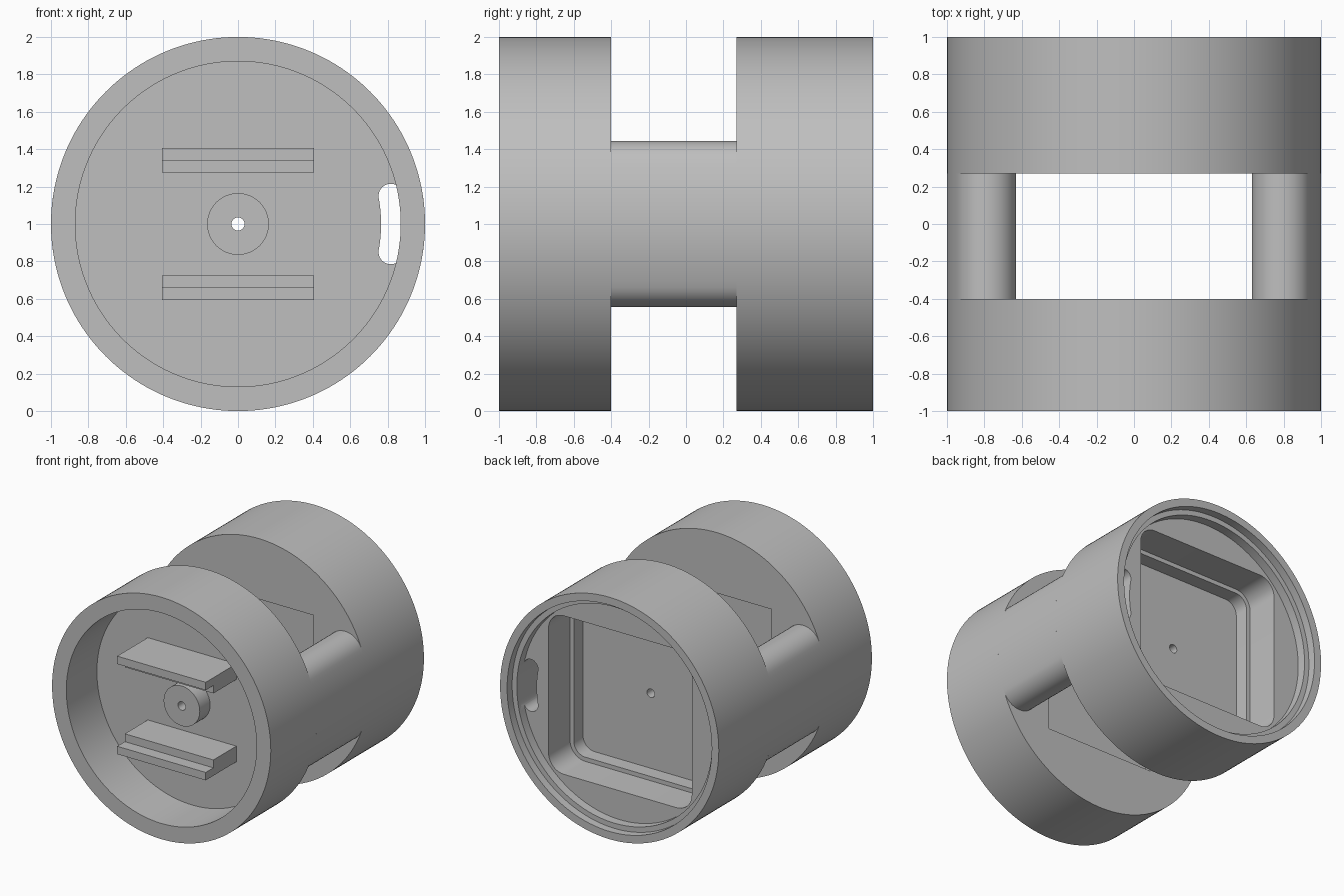
import bpy
import bmesh
from math import cos, sin, pi, radians, asin

if "Cube" in bpy.data.objects:
    bpy.data.objects.remove(bpy.data.objects["Cube"])

grey = bpy.data.materials.new("plain_grey")
grey.use_nodes = True
COLOUR = (0.52, 0.52, 0.52, 1)
grey.diffuse_color = COLOUR
grey.node_tree.nodes["Principled BSDF"].inputs["Base Color"].default_value = COLOUR


# Profiles are (x, height from the axis) points
def arc(cx, cz, r, a0, a1, n):
    return [(cx + r * cos(a0 + (a1 - a0) * i / n),
             cz + r * sin(a0 + (a1 - a0) * i / n)) for i in range(n + 1)]


def circle(r, n=160):
    return arc(0, 0, r, 0, 2 * pi, n)[:-1]


def rectangle(x, z0, z1):
    return [(-x, z0), (x, z0), (x, z1), (-x, z1)]


def rounded_square(h, r):
    pts = []
    for k, (sx, sz) in enumerate([(1, 1), (-1, 1), (-1, -1), (1, -1)]):
        pts += arc(sx * (h - r), sz * (h - r), r, k * pi / 2, (k + 1) * pi / 2, 10)
    return pts


def arc_slot(r_in, r_out, half_height, side=1):
    """Curved band around the axis with round ends."""
    mid, half = (r_in + r_out) / 2, (r_out - r_in) / 2
    t = asin((half_height - half) / mid)
    cx, cz = mid * cos(t), mid * sin(t)
    pts = arc(0, 0, r_out, -t, t, 20)
    pts += arc(cx, cz, half, t, t + pi, 20)[1:]
    pts += arc(0, 0, r_in, t, -t, 20)[1:]
    pts += arc(cx, -cz, half, pi - t, 2 * pi - t, 20)[1:-1]
    return [(side * x, z) for x, z in pts]


def prism(name, profile, y0, y1):
    """Extrude a profile along y."""
    bm = bmesh.new()
    rings = [[bm.verts.new((x, y, z + 1)) for x, z in profile] for y in (y0, y1)]
    n = len(profile)
    for ring in rings:
        bm.faces.new(ring)
    for i in range(n):
        j = (i + 1) % n
        bm.faces.new((rings[0][i], rings[0][j], rings[1][j], rings[1][i]))
    bmesh.ops.recalc_face_normals(bm, faces=bm.faces[:])
    mesh = bpy.data.meshes.new(name)
    bm.to_mesh(mesh)
    bm.free()
    mesh.materials.append(grey)
    obj = bpy.data.objects.new(name, mesh)
    bpy.context.collection.objects.link(obj)
    return obj


def activate(obj):
    bpy.ops.object.select_all(action='DESELECT')
    obj.select_set(True)
    bpy.context.view_layer.objects.active = obj


def cut(obj, profile, y0, y1):
    """Cut an extruded profile out of a part."""
    cutter = prism("cutter", profile, y0, y1)
    cutter.hide_render = True
    mod = obj.modifiers.new("cut", 'BOOLEAN')
    mod.operation, mod.solver, mod.object = 'DIFFERENCE', 'EXACT', cutter
    activate(obj)
    bpy.ops.object.modifier_apply(modifier=mod.name)
    bpy.data.objects.remove(cutter)


FRONT_FLOOR, GAP_FRONT, GAP_BACK = -0.6, -0.4, 0.27
wire_slot = arc_slot(0.765, 0.895, 0.215)
axle_hole = circle(0.035, 32)
gap_recess = rectangle(0.5, -0.5, 0.5)

# Front drum: open cup with a square recess behind
front = prism("front_drum", circle(1), -1, GAP_FRONT)
cut(front, circle(0.87), -1.1, FRONT_FLOOR)
cut(front, gap_recess, GAP_FRONT - 0.06, GAP_FRONT + 0.1)
cut(front, axle_hole, -0.8, 0)
cut(front, wire_slot, FRONT_FLOOR - 0.01, 0)

# Back drum: stepped rim and a stepped rounded square pocket
back = prism("back_drum", circle(1), GAP_BACK, 1)
cut(back, circle(0.936), 0.934, 1.1)
cut(back, circle(0.893), 0.86, 1.05)
cut(back, rounded_square(0.655, 0.14), 0.58, 1.02)
cut(back, rounded_square(0.62, 0.105), 0.46, 1.01)
cut(back, gap_recess, 0.1, GAP_BACK + 0.06)
cut(back, axle_hole, 0.1, 0.6)
cut(back, wire_slot, 0.1, 0.9)

# Bridges joining the drums; the left one carries the slot
bridges = []
for name, side in (("left_bridge", 1), ("right_bridge", -1)):
    bridge = prism(name, arc_slot(0.68, 1.0, 0.445, side), GAP_FRONT, GAP_BACK)
    if side == 1:
        cut(bridge, wire_slot, -0.5, 0.4)
    bridges.append(bridge)

# Hub around the axle hole
hub = prism("hub", circle(0.165, 64), -0.735, FRONT_FLOOR)
cut(hub, axle_hole, -0.8, -0.5)

# Rails: a long outer plate and a shorter inner plate each
for name, s in (("upper", 1), ("lower", -1)):
    prism(name + "_rail_plate", rectangle(0.405, s * 0.34, s * 0.405), -1, FRONT_FLOOR)
    prism(name + "_rail_step", rectangle(0.405, s * 0.275, s * 0.34), -0.9, FRONT_FLOOR)

for part in [front, back, hub] + bridges:
    activate(part)
    bpy.ops.object.shade_smooth_by_angle(angle=radians(30))
